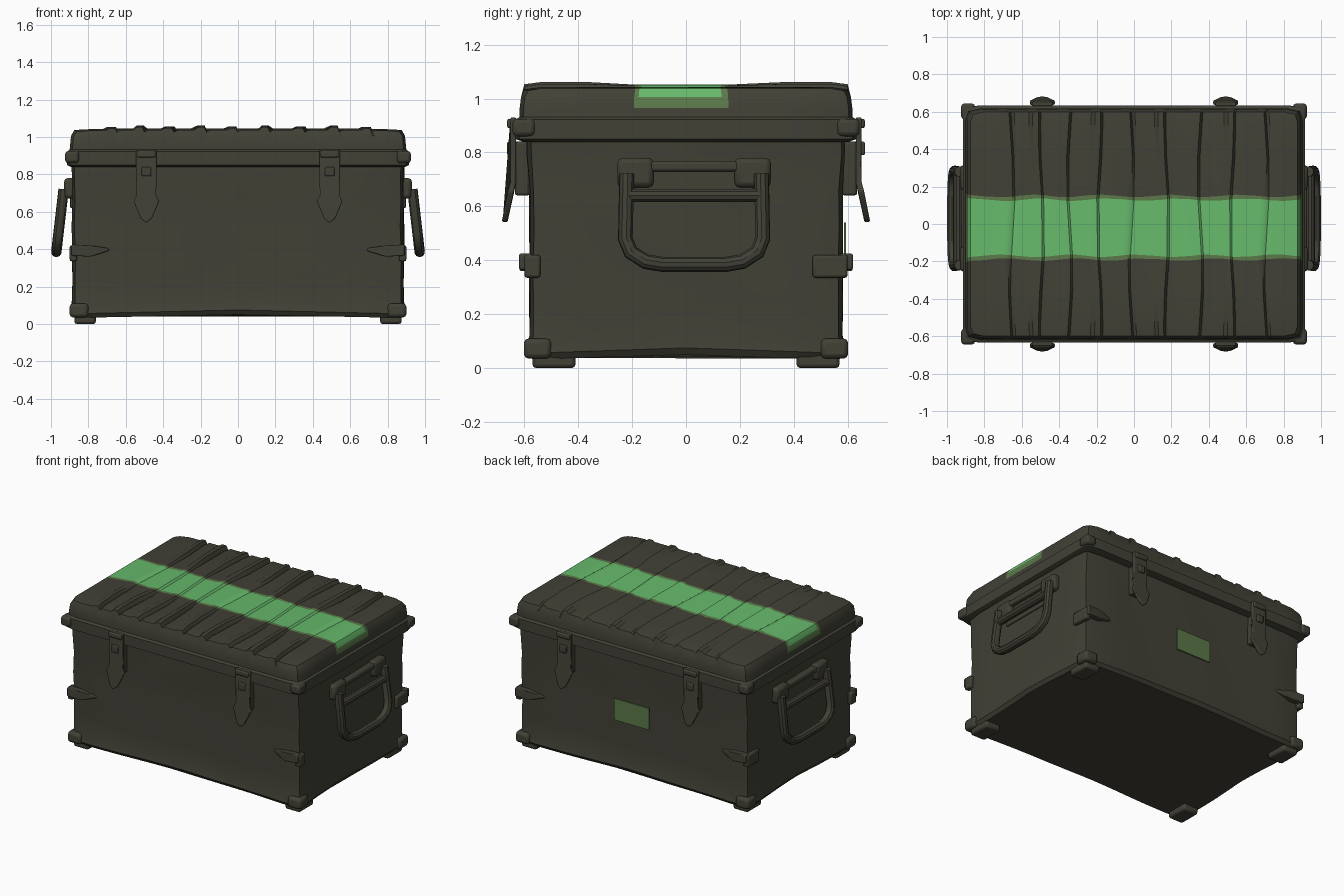
import bpy, bmesh, math
from mathutils import Vector

if "Cube" in bpy.data.objects:
    bpy.data.objects.remove(bpy.data.objects["Cube"])


def material(name, rgb):
    m = bpy.data.materials.new(name)
    m.use_nodes = True
    m.diffuse_color = (*rgb, 1)
    bsdf = m.node_tree.nodes["Principled BSDF"]
    bsdf.inputs["Base Color"].default_value = (*rgb, 1)
    bsdf.inputs["Roughness"].default_value = 0.8
    return m


OLIVE = material("dark olive", (0.054, 0.052, 0.037))
GREEN = material("bright green", (0.135, 0.49, 0.15))
WORN = material("worn green", (0.105, 0.19, 0.068))
parts = []


def finish(name, bm, mats=(OLIVE,), bevel=0.0):
    bmesh.ops.recalc_face_normals(bm, faces=bm.faces)
    me = bpy.data.meshes.new(name)
    bm.to_mesh(me)
    bm.free()
    for m in mats:
        me.materials.append(m)
    ob = bpy.data.objects.new(name, me)
    bpy.context.collection.objects.link(ob)
    if bevel:
        mod = ob.modifiers.new("bevel", "BEVEL")
        mod.width, mod.segments, mod.limit_method = bevel, 2, "ANGLE"
    parts.append(ob)
    return ob


def box(name, lo, hi, bevel=0.0, mat=OLIVE):
    lo, hi = Vector(lo), Vector(hi)
    bm = bmesh.new()
    bmesh.ops.create_cube(bm, size=1)
    for v in bm.verts:
        v.co = (lo + hi) / 2 + Vector(a * abs(b) for a, b in zip(v.co, hi - lo))
    return finish(name, bm, (mat,), bevel)


def prism(name, outline, place, depth, bevel=0.0):
    """Extrude a flat outline; place(u, v, d) gives the position."""
    bm = bmesh.new()
    a, b = [[bm.verts.new(place(u, v, d)) for u, v in outline] for d in (0, depth)]
    bm.faces.new(a)
    bm.faces.new(b[::-1])
    for i in range(len(a)):
        j = (i + 1) % len(a)
        bm.faces.new((a[i], a[j], b[j], b[i]))
    return finish(name, bm, (OLIVE,), bevel)


def tube(name, points, radius):
    cu = bpy.data.curves.new(name, "CURVE")
    cu.dimensions = "3D"
    cu.bevel_depth, cu.bevel_resolution, cu.use_fill_caps = radius, 3, True
    sp = cu.splines.new("POLY")
    sp.points.add(len(points) - 1)
    for p, co in zip(sp.points, points):
        p.co = (*co, 1)
    cu.materials.append(OLIVE)
    ob = bpy.data.objects.new(name, cu)
    bpy.context.collection.objects.link(ob)
    bpy.context.view_layer.update()
    me = bpy.data.meshes.new_from_object(ob.evaluated_get(bpy.context.evaluated_depsgraph_get()))
    bpy.data.objects.remove(ob)
    ob = bpy.data.objects.new(name, me)
    bpy.context.collection.objects.link(ob)
    parts.append(ob)


def shell(xs, ys, top, rings, ring_shape):
    """Top grid with a skirt of rings (half x, half y, z) hanging from its border."""
    bm = bmesh.new()
    grid = []
    for x in xs:
        grid.append([])
        for y in ys:
            corner = abs(x) == xs[-1] and abs(y) == ys[-1]
            px, py, pz = top(x, y)
            k = 0.014 if corner else 0
            grid[-1].append(bm.verts.new((px - math.copysign(k, x), py - math.copysign(k, y), pz)))
    for a, b in zip(grid, grid[1:]):
        for j in range(len(ys) - 1):
            bm.faces.new((a[j], b[j], b[j + 1], a[j + 1]))
    n, m = len(xs), len(ys)
    ids = [(i, 0) for i in range(n)] + [(n - 1, j) for j in range(1, m)]
    ids += [(i, m - 1) for i in range(n - 2, -1, -1)] + [(0, j) for j in range(m - 2, 0, -1)]
    base = [grid[i][j] for i, j in ids]
    loop = base
    for hx, hy, z in rings:
        new = [bm.verts.new(ring_shape(v.co.x * hx / xs[-1], v.co.y * hy / ys[-1], z)) for v in base]
        for i in range(len(new)):
            j = (i + 1) % len(new)
            bm.faces.new((loop[i], loop[j], new[j], new[i]))
        loop = new
    bm.faces.new(loop)
    return bm


# Body: gently dented tub with an arched lower edge
def dented(x, y, z):
    d = 1 + 0.006 * math.sin(9 * x + 7 * z) * math.sin(8 * y + 11 * z)
    if z < 0.1:
        z -= 0.02 * max(abs(x) / 0.89, abs(y) / 0.59) ** 4 * (abs(x * y) / 0.52)
    return x * d, y * d, z


def spread(half, n):
    return [half * (2 * i / n - 1) for i in range(n + 1)]


tub = [(0.885, 0.58 + 0.01 * (abs(z - 0.4) > 0.3), z) for z in (0.8, 0.66, 0.52, 0.38, 0.24, 0.12)]
tub += [(0.892, 0.593, 0.075), (0.875, 0.575, 0.05)]
finish("body", shell(spread(0.89, 14), spread(0.59, 10), lambda x, y: (x, y, 0.86), tub, dented))

# Lid: ribbed top with a painted stripe, sloping shoulder and overhanging rim
seams = [-0.66, -0.5, -0.35, -0.19, -0.02, 0.17, 0.35, 0.52, 0.7]
offsets = {}
for i, s in enumerate(seams):
    rise = 0.016 if i % 2 else 0.01
    offsets.update({s - 0.05: 0, s - 0.03: rise, s: rise, s + 0.012: -0.012, s + 0.03: 0})
for x in (0.8, 0.875):
    offsets.update({x: 0, -x: 0})
lid_xs = sorted(offsets)
LOW, HIGH, FRINGE = -0.17, 0.13, 0.02
lid_ys = [-0.6, -0.54, -0.36, LOW - FRINGE, LOW, HIGH, HIGH + FRINGE, 0.36, 0.54, 0.6]


def lid_top(x, y):
    painted = LOW - FRINGE <= y <= HIGH + FRINGE
    z = 1.045 + offsets[x] * (0.4 if painted else 1)
    z -= 0.008 * (abs(x) / 0.875) ** 8
    if painted:
        y += 0.007 * math.sin(17 * x + 30 * y)
    elif abs(y) > 0.59:
        z -= 0.008
    return x + 0.012 * math.sin(6 * y + 9 * x) * (abs(x) < 0.8), y, z


lid_rings = [(0.893, 0.612, 1.005), (0.897, 0.617, 0.965), (0.9, 0.617, 0.932),
             (0.914, 0.633, 0.922), (0.914, 0.633, 0.85), (0.89, 0.6, 0.838)]
bm = shell(lid_xs, lid_ys, lid_top, lid_rings, lambda x, y, z: (x, y, z))
bm.normal_update()
for f in bm.faces:
    c = f.calc_center_median()
    if LOW - 0.035 < c.y < HIGH + 0.035 and c.z > 0.97:
        inside = LOW + 0.002 < c.y < HIGH - 0.002 and c.z > 1.01
        f.material_index = 1 if inside else 2
finish("lid", bm, (OLIVE, GREEN, WORN))

# Faded patch on the back
box("back_patch", (-0.13, 0.586, 0.39), (0.14, 0.594, 0.54), 0, WORN)

# Corner hardware: feet, lower caps, middle wedges and rim caps
for sx in (-1, 1):
    for sy in (-1, 1):
        side = ("left" if sx > 0 else "right") + ("_front" if sy < 0 else "_back")

        def corner_box(name, lo, hi, bevel):
            a, b = (sx * lo[0], sy * lo[1], lo[2]), (sx * hi[0], sy * hi[1], hi[2])
            box(name + "_" + side, [min(p) for p in zip(a, b)], [max(p) for p in zip(a, b)], bevel)

        corner_box("foot", (0.76, 0.41, 0), (0.875, 0.57, 0.07), 0.014)
        corner_box("lower_cap", (0.8, 0.5, 0.035), (0.9, 0.602, 0.11), 0.018)
        corner_box("rim_cap", (0.85, 0.56, 0.86), (0.924, 0.644, 0.925), 0.016)
        corner_box("side_band", (0.86, 0.47 if sy > 0 else 0.54, 0.335), (0.9, 0.6, 0.42), 0.01)
        prism("corner_wedge_" + side, [(0.69, 0.39), (0.79, 0.36), (0.89, 0.365), (0.89, 0.425), (0.79, 0.42), (0.69, 0.405)],
              lambda u, v, d: (sx * u, sy * (0.57 + d * (0.4 if u < 0.7 else 1)), v), 0.05, 0.008)

# Latches: strap with a pointed tail that kicks outwards
strap = [(-0.055, 0.93), (0.055, 0.93), (0.055, 0.8), (0.052, 0.69), (0.068, 0.655), (0.03, 0.565),
         (0, 0.54), (-0.03, 0.565), (-0.068, 0.655), (-0.052, 0.69), (-0.055, 0.8)]
for sy in (-1, 1):
    for cx in (-0.49, 0.49):
        where = ("left" if cx > 0 else "right") + ("_front" if sy < 0 else "_back")
        prism("latch_" + where, strap,
              lambda u, v, d: (cx + u, sy * (0.63 + d + 0.2 * max(0, 0.7 - v)), v), 0.022, 0.006)
        ya, yb = sorted((sy * 0.58, sy * 0.635))
        box("latch_mount_" + where, (cx - 0.045, ya, 0.64), (cx + 0.045, yb, 0.84), 0.01)
        ya, yb = sorted((sy * 0.62, sy * 0.664))
        box("latch_hinge_" + where, (cx - 0.05, ya, 0.89), (cx + 0.05, yb, 0.925), 0.008)
        box("latch_buckle_" + where, (cx - 0.025, ya, 0.79), (cx + 0.025, yb, 0.84), 0.006)

# Side handles: bracket, hinge blocks and a carrying loop leaning outwards
MID = 0.03
loop = [(-0.25, 0.72), (-0.255, 0.48), (-0.235, 0.43), (-0.18, 0.395), (-0.12, 0.385)]
loop += [(-y, z) for y, z in reversed(loop)]
for sx in (-1, 1):
    side = "left" if sx > 0 else "right"

    def lean(y, z):
        return (sx * (0.93 + 0.042 * (0.74 - z) / 0.36), MID + y, z)

    def side_box(name, x0, x1, y0, y1, z0, z1, bevel):
        xa, xb = sorted((sx * x0, sx * x1))
        box(name + "_" + side, (xa, MID + y0, z0), (xb, MID + y1, z1), bevel)

    tube("handle_loop_" + side, [lean(y, z) for y, z in loop], 0.028)
    tube("handle_bar_" + side, [lean(-0.24, 0.64), lean(0.24, 0.64)], 0.026)
    side_box("bracket_top", 0.87, 0.925, -0.2, 0.2, 0.73, 0.768, 0.01)
    side_box("bracket_plate", 0.87, 0.897, -0.22, 0.22, 0.62, 0.75, 0.006)
    for s in (-1, 1):
        ya, yb = sorted((s * 0.15, s * 0.285))
        side_box("hinge_block", 0.87, 0.93, ya, yb, 0.67, 0.78, 0.02)

# Smooth shading with sharp edges kept
bpy.ops.object.select_all(action="DESELECT")
for ob in parts:
    ob.select_set(True)
bpy.context.view_layer.objects.active = parts[0]
bpy.ops.object.shade_smooth_by_angle(angle=math.radians(35))
